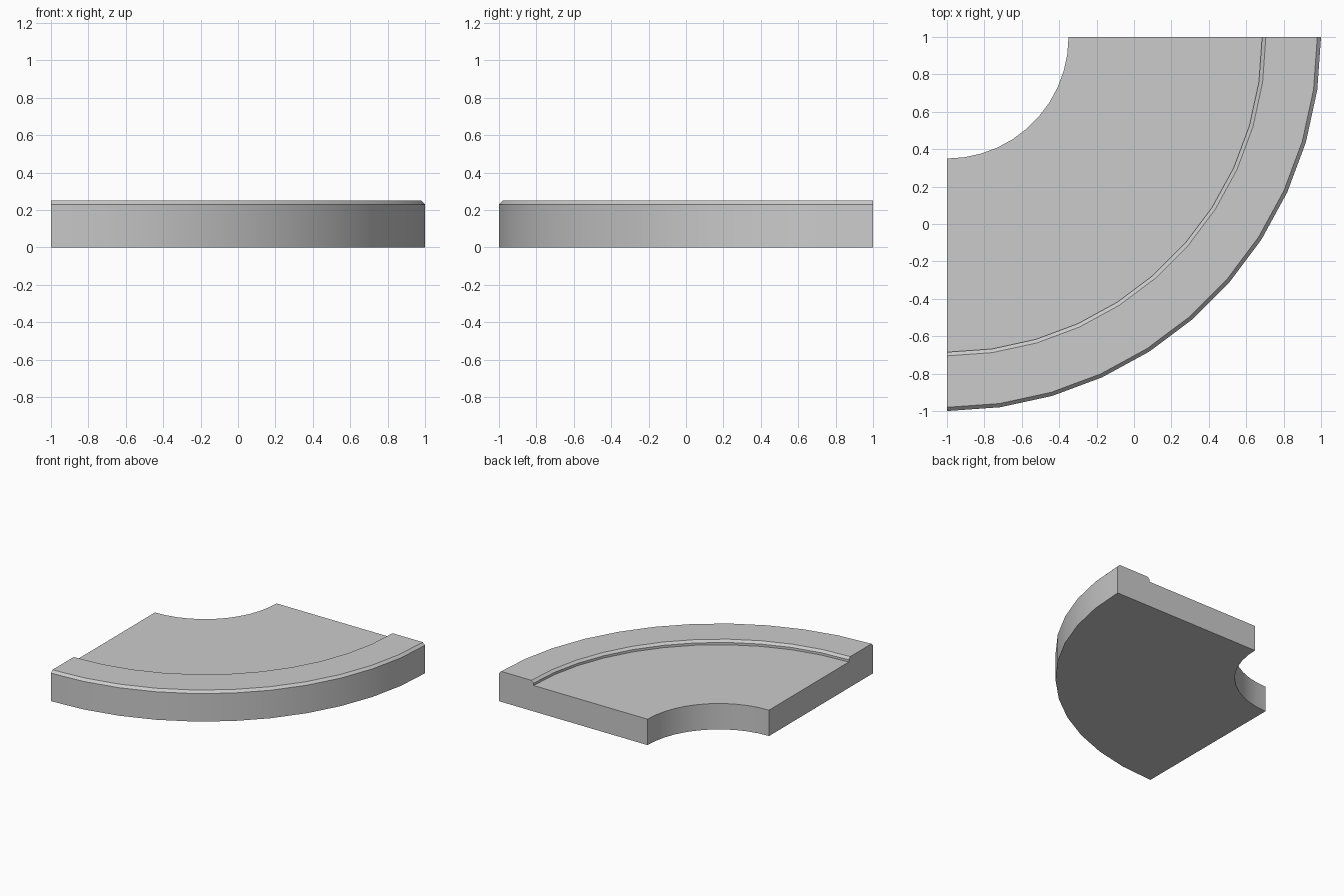
import bpy, bmesh
from math import radians
from mathutils import Matrix, Vector

cube = bpy.data.objects.get("Cube")
if cube:
    bpy.data.objects.remove(cube, do_unlink=True)

# Single stone colour
stone = bpy.data.materials.new("light_grey_stone")
stone.use_nodes = True
colour = (0.6, 0.6, 0.6, 1)
stone.diffuse_color = colour
stone.node_tree.nodes["Principled BSDF"].inputs["Base Color"].default_value = colour

# Cross-section as (radius, height): slab, low step, bevelled curb
PROFILE = [(0.65, 0), (2.0, 0), (2.0, 0.23), (1.98, 0.25),
           (1.705, 0.25), (1.685, 0.232), (1.685, 0.213), (0.65, 0.213)]
SEGMENTS = 11
PIVOT = Vector((-1, 1, 0))


def quarter_sweep(name, profile):
    """Sweep a closed profile through a quarter turn about the pivot, with capped ends."""
    bm = bmesh.new()
    rings = []
    for i in range(SEGMENTS + 1):
        turn = Matrix.Rotation(radians(-90 + 90 * i / SEGMENTS), 3, 'Z')
        rings.append([bm.verts.new(PIVOT + turn @ Vector((r, 0, z))) for r, z in profile])
    n = len(profile)
    # Underside and walls as strips between neighbouring rings
    for a, b in zip(rings, rings[1:]):
        for j in range(n):
            k = (j + 1) % n
            bm.faces.new((a[j], a[k], b[k], b[j]))
    bm.faces.new(rings[0])
    bm.faces.new(rings[-1])
    bmesh.ops.recalc_face_normals(bm, faces=bm.faces)
    mesh = bpy.data.meshes.new(name)
    bm.to_mesh(mesh)
    bm.free()
    mesh.materials.append(stone)
    obj = bpy.data.objects.new(name, mesh)
    bpy.context.collection.objects.link(obj)
    return obj


# Curved slab with its raised outer curb
slab = quarter_sweep("curved_curb_slab", PROFILE)
bpy.ops.object.select_all(action='DESELECT')
slab.select_set(True)
bpy.context.view_layer.objects.active = slab
bpy.ops.object.shade_smooth_by_angle(angle=radians(30))
